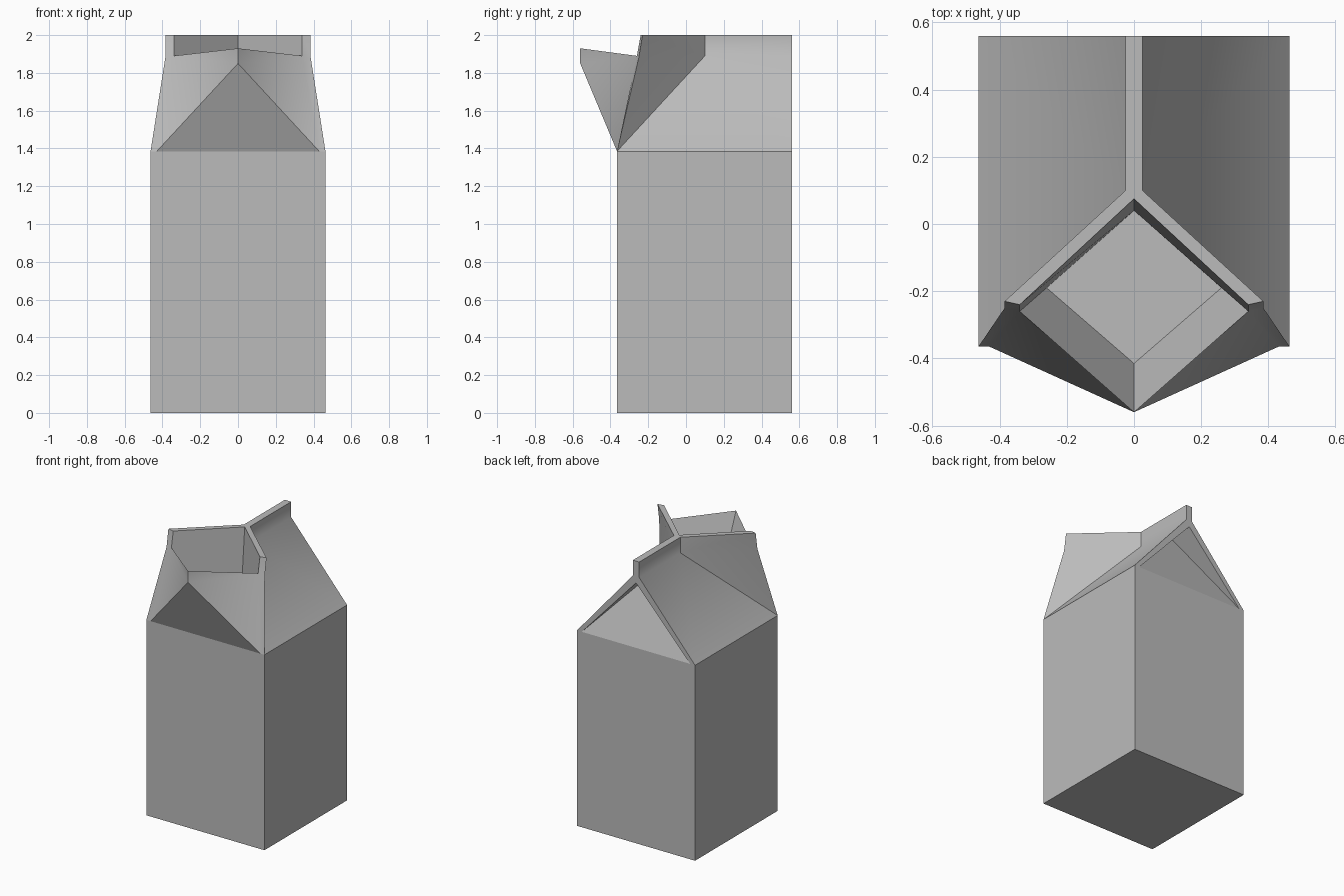
import bpy, bmesh, math

default = bpy.data.objects.get("Cube")
if default:
    bpy.data.objects.remove(default, do_unlink=True)

# One plain grey cardboard material
card = bpy.data.materials.new("grey_card")
card.use_nodes = True
GREY = (0.5, 0.5, 0.5, 1)
card.diffuse_color = GREY
shader = next(n for n in card.node_tree.nodes if n.type == 'BSDF_PRINCIPLED')
shader.inputs["Base Color"].default_value = GREY

HALF, FRONT, BACK = 0.463, -0.365, 0.56      # carton footprint
SHOULDER, SLOPE_TOP, TOP = 1.385, 1.89, 2.0  # main heights
FIN = 0.025                                  # half thickness of the ridge
FLOOR = 1.58                                 # bottom of the spout opening


def finish(name, bm):
    bmesh.ops.recalc_face_normals(bm, faces=bm.faces[:])
    mesh = bpy.data.meshes.new(name)
    bm.to_mesh(mesh)
    bm.free()
    mesh.materials.append(card)
    obj = bpy.data.objects.new(name, mesh)
    bpy.context.collection.objects.link(obj)
    bpy.ops.object.select_all(action='DESELECT')
    obj.select_set(True)
    bpy.context.view_layer.objects.active = obj
    bpy.ops.object.shade_smooth_by_angle(angle=math.radians(45))
    return obj


# Square body, open where the folded top joins it
bm = bmesh.new()
bmesh.ops.create_cube(bm, size=1)
for v in bm.verts:
    v.co.x *= 2 * HALF
    v.co.y = BACK if v.co.y > 0 else FRONT
    v.co.z = SHOULDER if v.co.z > 0 else 0
bm.normal_update()
lid = [f for f in bm.faces if f.normal.z > 0.9]
bmesh.ops.delete(bm, geom=lid, context='FACES_ONLY')
finish("carton_body", bm)

# Key fold points of the left half of the top
fold = {
    "front_corner": (HALF, FRONT, SHOULDER),
    "back_corner": (HALF, BACK, SHOULDER),
    "ridge_low": (FIN, 0.1, SLOPE_TOP),
    "ridge_high": (FIN, 0.1, TOP),
    "ridge_end_low": (FIN, BACK, SLOPE_TOP),
    "ridge_end_high": (FIN, BACK, TOP),
    "ridge_end_mid": (0, BACK, TOP),
    "gable_base": (0.425, BACK, SHOULDER),
    "gable_mid": (0, BACK, SHOULDER),
    "gable_peak": (0, BACK, 1.845),
    "gable_tuck": (0, 0.37, 1.845),
    "wing_out_high": (0.385, -0.23, TOP),
    "wing_out_low": (0.385, -0.25, 1.88),
    "wing_in_high": (0.34, -0.24, TOP),
    "wing_in_low": (0.34, -0.26, SLOPE_TOP),
    "chin_base": (0.43, FRONT, SHOULDER),
    "chin_mid": (0, FRONT, SHOULDER),
    "tip_low": (0, -0.56, 1.85),
    "tip_high": (0, -0.56, 1.93),
    "throat_top": (0, 0.075, TOP),
    "throat_back": (0, 0.04, FLOOR),
    "throat_side": (0.26, -0.19, FLOOR),
    "throat_front": (0, -0.415, FLOOR),
}

panels = [
    # Sloping roof and ridge
    "ridge_low ridge_end_low back_corner front_corner",
    "ridge_low ridge_high ridge_end_high ridge_end_low",
    "throat_top ridge_high ridge_end_high ridge_end_mid",
    # Tucked back gable with its rim
    "back_corner ridge_end_low gable_peak gable_base",
    "ridge_end_low ridge_end_high ridge_end_mid gable_peak",
    "gable_base gable_peak gable_tuck",
    "gable_base gable_tuck gable_mid",
    # Opened wing
    "ridge_low front_corner wing_out_low",
    "ridge_low wing_out_low wing_out_high",
    "ridge_low wing_out_high ridge_high",
    "throat_top wing_in_high wing_out_high ridge_high",
    "wing_in_high wing_out_high wing_out_low wing_in_low",
    # Spout outside
    "wing_in_low wing_out_low front_corner",
    "wing_in_low front_corner chin_base",
    "wing_in_low chin_base tip_low",
    "wing_in_low tip_low tip_high",
    "chin_base tip_low chin_mid",
    # Spout inside
    "throat_top wing_in_high wing_in_low throat_side throat_back",
    "throat_back throat_side throat_front",
    "throat_front throat_side wing_in_low tip_high",
]

# Folded top, mirrored as one continuous sheet
bm = bmesh.new()
verts = {name: bm.verts.new(co) for name, co in fold.items()}
for panel in panels:
    bm.faces.new([verts[name] for name in panel.split()])
mirrored = bmesh.ops.duplicate(bm, geom=bm.verts[:] + bm.edges[:] + bm.faces[:])
for item in mirrored["geom"]:
    if isinstance(item, bmesh.types.BMVert):
        item.co.x *= -1
bmesh.ops.remove_doubles(bm, verts=bm.verts[:], dist=0.0005)
finish("folded_top_and_spout", bm)
